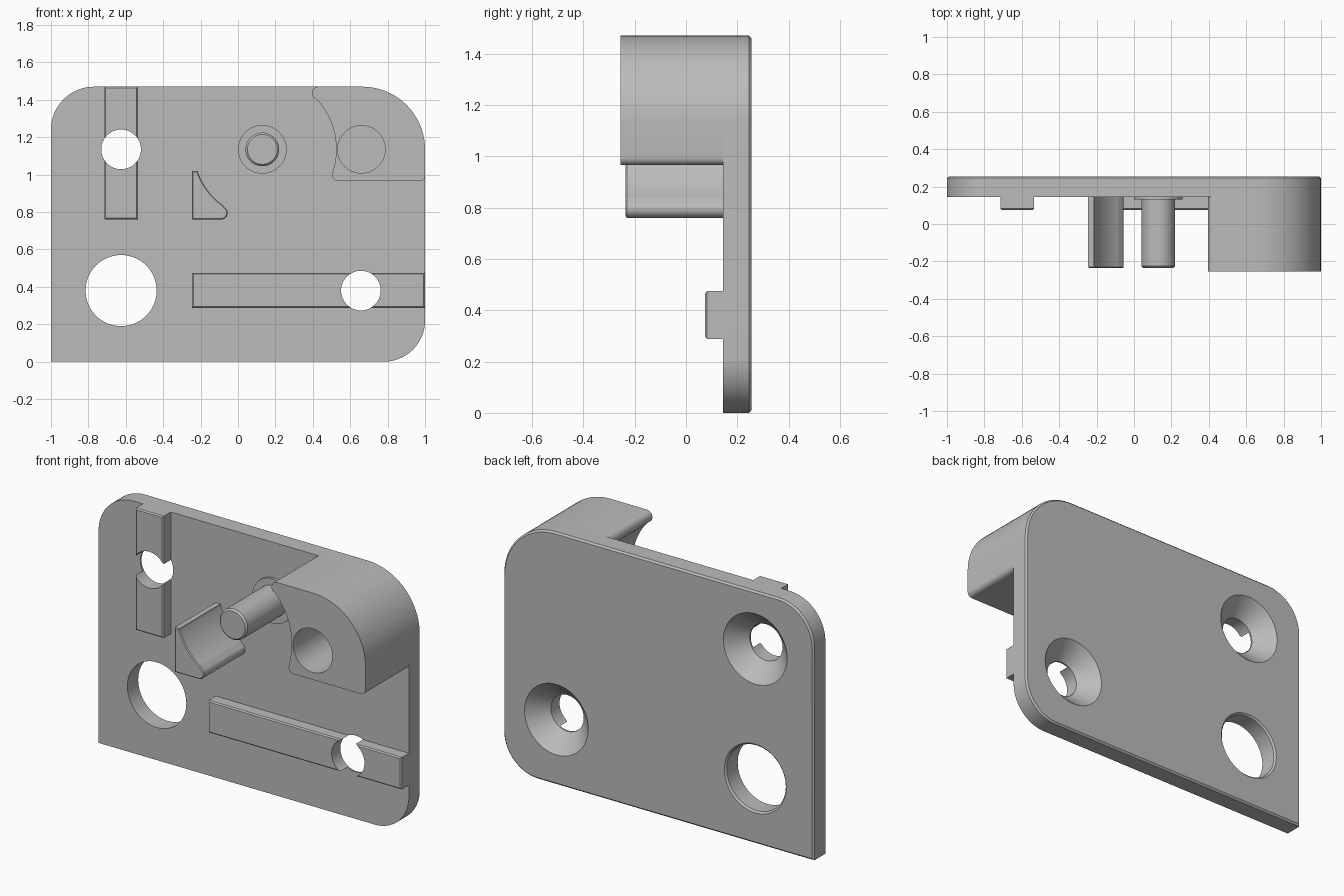
import bpy, bmesh
from math import sin, cos, pi, radians

cube = bpy.data.objects.get("Cube")
if cube:
    bpy.data.objects.remove(cube, do_unlink=True)

grey = bpy.data.materials.new("plain_grey")
grey.use_nodes = True
grey.diffuse_color = (0.5, 0.5, 0.5, 1)
grey.node_tree.nodes["Principled BSDF"].inputs["Base Color"].default_value = (0.5, 0.5, 0.5, 1)

BACK, FACE, FRONT = 0.255, 0.145, -0.255
TOP = 1.47
PIN = (0.13, 1.135)


def finish(bm, name):
    bmesh.ops.recalc_face_normals(bm, faces=bm.faces[:])
    mesh = bpy.data.meshes.new(name)
    bm.to_mesh(mesh)
    bm.free()
    mesh.materials.append(grey)
    ob = bpy.data.objects.new(name, mesh)
    bpy.context.collection.objects.link(ob)
    return ob


def arc(cx, cz, r, start, end, n=20):
    angles = [radians(start + (end - start) * i / n) for i in range(n + 1)]
    return [(cx + r * cos(a), cz + r * sin(a)) for a in angles]


def rect(x0, x1, z0, z1):
    return [(x0, z0), (x1, z0), (x1, z1), (x0, z1)]


def prism(name, outline, y0, y1, chamfer=0.0, chamfer_y=None):
    """Extrude an x-z outline along y, with an optional chamfer at one end."""
    bm = bmesh.new()
    a = [bm.verts.new((x, y0, z)) for x, z in outline]
    b = [bm.verts.new((x, y1, z)) for x, z in outline]
    bm.faces.new(a)
    bm.faces.new(b[::-1])
    n = len(a)
    for i in range(n):
        j = (i + 1) % n
        bm.faces.new((a[i], b[i], b[j], a[j]))
    bmesh.ops.recalc_face_normals(bm, faces=bm.faces[:])
    if chamfer:
        rim = [e for e in bm.edges if all(abs(v.co.y - chamfer_y) < 1e-5 for v in e.verts)]
        bmesh.ops.bevel(bm, geom=rim, offset=chamfer, segments=1, affect='EDGES')
    return finish(bm, name)


def lathe(name, centre, profile, n=64):
    """Revolve (y, radius) pairs around an axis parallel to y."""
    bm = bmesh.new()
    rings = []
    for y, r in profile:
        rings.append([bm.verts.new((centre[0] + r * cos(2 * pi * i / n), y,
                                    centre[1] + r * sin(2 * pi * i / n))) for i in range(n)])
    for a, b in zip(rings, rings[1:]):
        for i in range(n):
            j = (i + 1) % n
            bm.faces.new((a[i], a[j], b[j], b[i]))
    bm.faces.new(rings[0])
    bm.faces.new(rings[-1][::-1])
    return finish(bm, name)


def cut(ob, cutters):
    for c in cutters:
        mod = ob.modifiers.new("cut", 'BOOLEAN')
        mod.operation = 'DIFFERENCE'
        mod.solver = 'EXACT'
        mod.object = c
    graph = bpy.context.evaluated_depsgraph_get()
    mesh = bpy.data.meshes.new_from_object(ob.evaluated_get(graph))
    ob.modifiers.clear()
    ob.data = mesh


# Base plate with three rounded corners
plate_outline = ([(-1, 0)] + arc(0.78, 0.22, 0.22, -90, 0)
                 + arc(0.665, 1.135, 0.335, 0, 90) + arc(-0.77, 1.24, 0.23, 90, 180))
plate = prism("base_plate", plate_outline, FACE, BACK, 0.01, BACK)

# Raised locating rails
upright_rail = prism("upright_rail", rect(-0.715, -0.535, 0.76, TOP), 0.075, FACE, 0.007, 0.075)
long_rail = prism("long_rail", rect(-0.245, 1, 0.288, 0.475), 0.075, FACE, 0.007, 0.075)

# Corner block, hollowed around the pin
block_outline = (arc(0.97, 0.995, 0.03, 0, -90, 6) + arc(0.535, 0.995, 0.03, 270, 158, 8)
                 + arc(*PIN, 0.395, -18, 44, 24) + arc(0.43, 1.435, 0.035, 224, 90, 10)
                 + arc(0.665, 1.135, 0.335, 90, 0))
block = prism("corner_block", block_outline, FRONT, FACE)

# Curved guide wedge
wedge_outline = ([(-0.245, 0.76), (-0.245, 1.02), (-0.215, 1.02)]
                 + arc(*PIN, 0.365, 199, 235) + arc(-0.09, 0.795, 0.035, 60, -90, 10))
wedge = prism("guide_wedge", wedge_outline, -0.235, FACE, 0.005, -0.235)

# Pivot pin with its collar
pin = lathe("pivot_pin", PIN, [(-0.235, 0.08), (-0.225, 0.09), (0.13, 0.09),
                               (0.13, 0.13), (FACE, 0.13)])

# Screw holes with countersinks, large round hole and blind hole
sink = [(0.3, 0.25), (0.155, 0.106), (0, 0.106)]
upper_hole = lathe("upper_hole_cutter", (-0.625, 1.135), sink)
lower_hole = lathe("lower_hole_cutter", (0.657, 0.38), sink)
large_hole = lathe("large_hole_cutter", (-0.625, 0.38),
                   [(0.275, 0.22), (0.245, 0.19), (0, 0.19)])
blind_hole = lathe("blind_hole_cutter", (0.66, 1.135), [(-0.3, 0.127), (0.12, 0.127)])

cut(plate, [upper_hole, lower_hole, large_hole])
cut(upright_rail, [upper_hole])
cut(long_rail, [lower_hole])
cut(block, [blind_hole])
for c in (upper_hole, lower_hole, large_hole, blind_hole):
    bpy.data.objects.remove(c, do_unlink=True)

# Smooth the curved walls, keep the edges crisp
bpy.ops.object.select_all(action='DESELECT')
for ob in (plate, upright_rail, long_rail, block, wedge, pin):
    ob.select_set(True)
    bpy.context.view_layer.objects.active = ob
bpy.ops.object.shade_smooth_by_angle(angle=radians(30))
